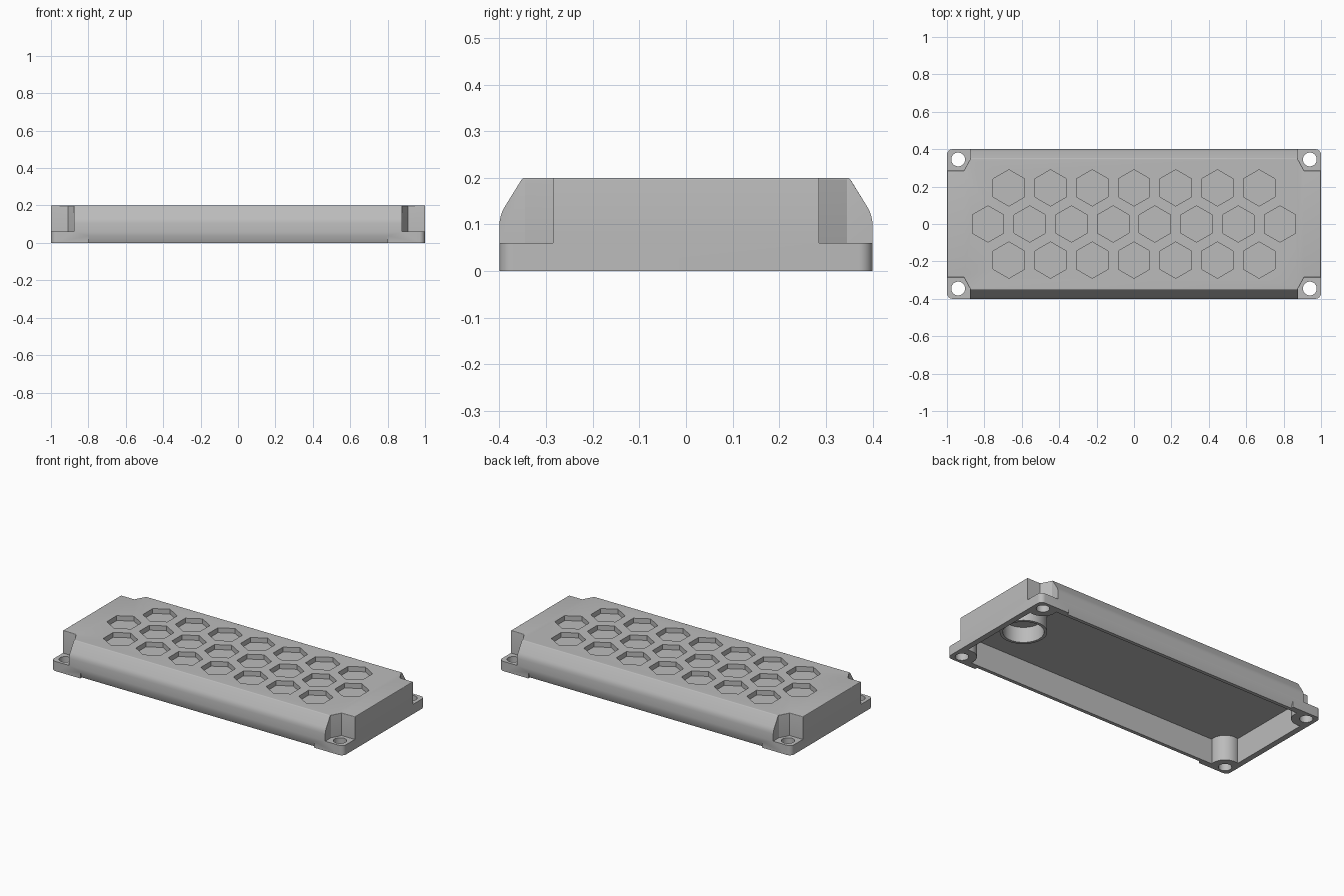
import bpy, bmesh, math
from mathutils import Vector

old = bpy.data.objects.get("Cube")
if old:
    bpy.data.objects.remove(old, do_unlink=True)

grey = bpy.data.materials.new("plain grey")
grey.use_nodes = True
grey.diffuse_color = (0.5, 0.5, 0.5, 1)
grey.node_tree.nodes["Principled BSDF"].inputs["Base Color"].default_value = (0.5, 0.5, 0.5, 1)

L, W, H = 1.0, 0.4, 0.2          # half length, half width, height
SHELF = 0.06                     # corner flange height
CEILING = 0.155                  # underside of the top plate
HOLE_X, HOLE_Y = 0.94, 0.345


def prism(name, outline, lo, hi, axis="z"):
    """Extrude a 2D outline along z (x, y outline) or along x (y, z outline)."""
    bm = bmesh.new()
    place = (lambda a, b, t: (a, b, t)) if axis == "z" else (lambda a, b, t: (t, a, b))
    face = bm.faces.new([bm.verts.new(place(a, b, lo)) for a, b in outline])
    ext = bmesh.ops.extrude_face_region(bm, geom=[face])
    verts = [v for v in ext["geom"] if isinstance(v, bmesh.types.BMVert)]
    bmesh.ops.translate(bm, verts=verts, vec=Vector(place(0, 0, hi - lo)))
    bmesh.ops.recalc_face_normals(bm, faces=bm.faces)
    mesh = bpy.data.meshes.new(name)
    bm.to_mesh(mesh)
    bm.free()
    mesh.materials.append(grey)
    obj = bpy.data.objects.new(name, mesh)
    bpy.context.collection.objects.link(obj)
    return obj


def ring_points(x, y, r, sides, start=0.0):
    return [(x + r * math.cos(start + math.tau * i / sides),
             y + r * math.sin(start + math.tau * i / sides)) for i in range(sides)]


def box_points(x, y):
    return [(-x, -y), (x, -y), (x, y), (-x, y)]


def rounded_box(x, y, r, steps=8):
    pts = []
    for k, (sx, sy) in enumerate([(1, 1), (-1, 1), (-1, -1), (1, -1)]):
        for i in range(steps + 1):
            a = math.pi / 2 * (k + i / steps)
            pts.append((sx * (x - r) + r * math.cos(a), sy * (y - r) + r * math.sin(a)))
    return pts


def cut(target, cutter):
    """Subtract the cutter, bake the result and discard the cutter."""
    mod = target.modifiers.new("cut", "BOOLEAN")
    mod.operation, mod.solver, mod.object = "DIFFERENCE", "EXACT", cutter
    bpy.context.view_layer.update()
    deps = bpy.context.evaluated_depsgraph_get()
    mesh = bpy.data.meshes.new_from_object(target.evaluated_get(deps))
    target.modifiers.clear()
    target.data = mesh
    bpy.data.objects.remove(cutter, do_unlink=True)


CORNERS = [(sx, sy) for sx in (-1, 1) for sy in (-1, 1)]

# Outer block with rounded vertical corners
cover = prism("enclosure_cover", rounded_box(L, W, 0.03), 0, H)

# Sloped long sides, softly blended into the vertical wall
for s in (-1, 1):
    slope = [(0.344, 0.21), (0.388, 0.139), (0.3935, 0.129), (0.397, 0.119),
             (0.399, 0.109), (0.401, 0.099), (0.45, 0.099), (0.45, 0.21)]
    cut(cover, prism("slope_cutter", [(s * y, z) for y, z in slope], -1.1, 1.1, "x"))

# Corner notches above the screw flanges
for sx, sy in CORNERS:
    notch = [(0.877, 0.5), (0.877, 0.345), (0.91, 0.285), (1.1, 0.285), (1.1, 0.5)]
    cut(cover, prism("notch_cutter", [(sx * x, sy * y) for x, y in notch], SHELF, 0.3))

# Rounded rim around the top plate
bm = bmesh.new()
bm.from_mesh(cover.data)
bmesh.ops.dissolve_limit(bm, angle_limit=0.01, verts=bm.verts, edges=bm.edges)
rim = [e for e in bm.edges if all(abs(v.co.z - H) < 1e-4 for v in e.verts)]
bmesh.ops.bevel(bm, geom=rim, offset=0.011, segments=4, profile=0.5,
                affect="EDGES", clamp_overlap=True)
bm.to_mesh(cover.data)
bm.free()

# Undercut along the foot of both long sides
for s in (-1, 1):
    foot = [(0.405, 0.05), (0.405, -0.02), (0.375, -0.02)]
    cut(cover, prism("foot_cutter", [(s * y, z) for y, z in foot], -0.8, 0.8, "x"))

# Hollow underside, leaving screw bosses and one round socket wall standing
cavity = prism("cavity_cutter", box_points(0.965, 0.362), -0.1, CEILING)
for sx, sy in CORNERS:
    cut(cavity, prism("boss", ring_points(sx * HOLE_X, sy * HOLE_Y, 0.082, 48), -0.2, 0.3))
socket = prism("socket", ring_points(0.79, 0, 0.13, 64), 0.06, 0.3)
cut(socket, prism("socket_bore", ring_points(0.79, 0, 0.113, 64), 0, 0.4))
cut(cavity, socket)
cut(cover, cavity)

# Screw holes
for sx, sy in CORNERS:
    cut(cover, prism("hole_cutter", ring_points(sx * HOLE_X, sy * HOLE_Y, 0.037, 40), -0.1, 0.3))

# Honeycomb recesses in the top plate
PITCH = 0.223
for row, count in ((-1, 7), (0, 8), (1, 7)):
    for i in range(count):
        x = (i - (count - 1) / 2) * PITCH
        y = row * PITCH * math.sqrt(3) / 2
        cut(cover, prism("hex_cutter", ring_points(x, y, 0.097, 6, math.pi / 2), H - 0.03, 0.3))

# Smooth the round parts, keep the corners crisp
bpy.ops.object.select_all(action="DESELECT")
cover.select_set(True)
bpy.context.view_layer.objects.active = cover
bpy.ops.object.shade_smooth_by_angle(angle=math.radians(25))
